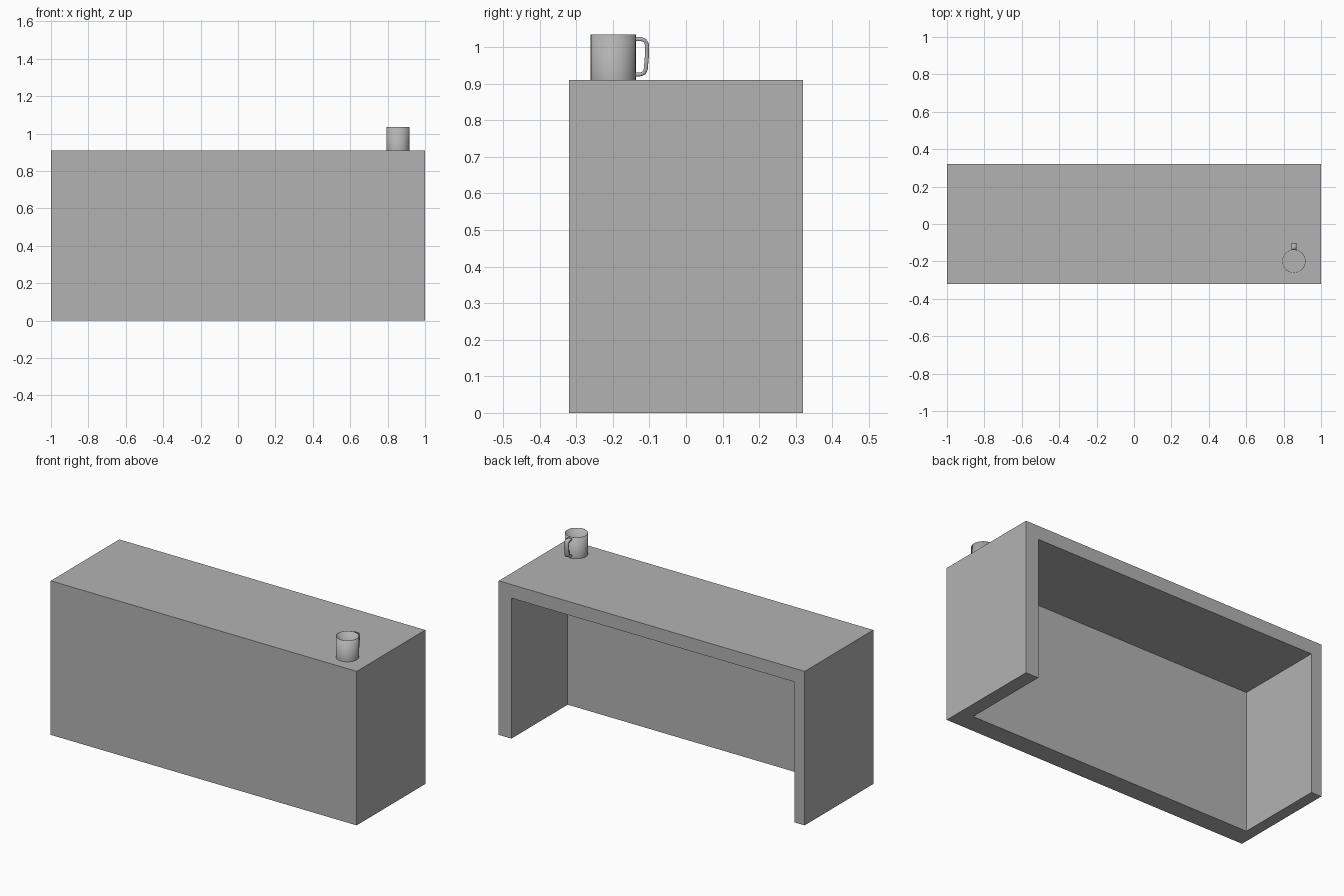
import bpy, bmesh, math

default = bpy.data.objects.get("Cube")
if default:
    bpy.data.objects.remove(default, do_unlink=True)

grey = bpy.data.materials.new("plain grey")
grey.use_nodes = True
colour = (0.45, 0.45, 0.45, 1)
grey.diffuse_color = colour
grey.node_tree.nodes["Principled BSDF"].inputs["Base Color"].default_value = colour


def add_object(name, bm, thickness=0, offset=0, smooth=False):
    """Turn a bmesh into a grey object, optionally thickened."""
    mesh = bpy.data.meshes.new(name)
    bm.normal_update()
    bm.to_mesh(mesh)
    bm.free()
    mesh.materials.append(grey)
    obj = bpy.data.objects.new(name, mesh)
    bpy.context.collection.objects.link(obj)
    if thickness:
        mod = obj.modifiers.new("thickness", "SOLIDIFY")
        mod.thickness = thickness
        mod.offset = offset
    if smooth:
        bpy.ops.object.select_all(action="DESELECT")
        obj.select_set(True)
        bpy.context.view_layer.objects.active = obj
        bpy.ops.object.shade_smooth_by_angle(angle=math.radians(30))
    return obj


# Counter body: a U-shaped footprint raised to the underside of the top slab,
# then the slab itself extruded, all as one welded solid
WIDTH, DEPTH, HEIGHT, SLAB = 1.0, 0.32, 0.91, 0.08
INNER_RIGHT, INNER_LEFT, INNER_FRONT = -0.933, 0.917, -0.205
xs = (-WIDTH, INNER_RIGHT, INNER_LEFT, WIDTH)
ys = (-DEPTH, INNER_FRONT, DEPTH)
zs = (0, HEIGHT - SLAB, HEIGHT)

bm = bmesh.new()
grid = {(i, j, k): bm.verts.new((x, y, z))
        for i, x in enumerate(xs) for j, y in enumerate(ys) for k, z in enumerate(zs)}
cells = {(i, j, k) for i in range(3) for j in range(2) for k in range(2)}
cells.remove((1, 1, 0))  # open knee space at the back
for cell in cells:
    for axis in range(3):
        for side in (0, 1):
            near = list(cell)
            near[axis] += 2 * side - 1
            if tuple(near) in cells:
                continue
            u, v = [a for a in range(3) if a != axis]
            corners = []
            for du, dv in ((0, 0), (1, 0), (1, 1), (0, 1)):
                c = list(cell)
                c[axis] += side
                c[u] += du
                c[v] += dv
                corners.append(grid[tuple(c)])
            bm.faces.new(corners)
bmesh.ops.recalc_face_normals(bm, faces=bm.faces)
bmesh.ops.dissolve_limit(bm, angle_limit=0.01, verts=bm.verts, edges=bm.edges)
add_object("counter", bm)

# Mug: open thin-walled cup
MUG_X, MUG_Y, MUG_R, MUG_H = 0.855, -0.199, 0.062, 0.125
bm = bmesh.new()
bmesh.ops.create_cone(bm, cap_ends=True, segments=32, radius1=MUG_R, radius2=MUG_R, depth=MUG_H)
lid = [f for f in bm.faces if f.normal.z > 0.9]
bmesh.ops.delete(bm, geom=lid, context="FACES_ONLY")
bmesh.ops.translate(bm, verts=bm.verts, vec=(MUG_X, MUG_Y, HEIGHT + MUG_H / 2))
add_object("mug_cup", bm, thickness=0.002, offset=-1, smooth=True)

# Mug handle: flat strap following a rounded side profile
profile = [(-0.139, 1.022), (-0.122, 1.022), (-0.112, 1.018), (-0.107, 1.008),
           (-0.107, 0.975), (-0.110, 0.940), (-0.114, 0.930), (-0.123, 0.926),
           (-0.139, 0.925)]
bm = bmesh.new()
rows = [[bm.verts.new((MUG_X + s * 0.0125, y, z)) for s in (-1, 1)] for y, z in profile]
for a, b in zip(rows, rows[1:]):
    bm.faces.new((a[0], a[1], b[1], b[0]))
add_object("mug_handle", bm, thickness=0.011, smooth=True)
